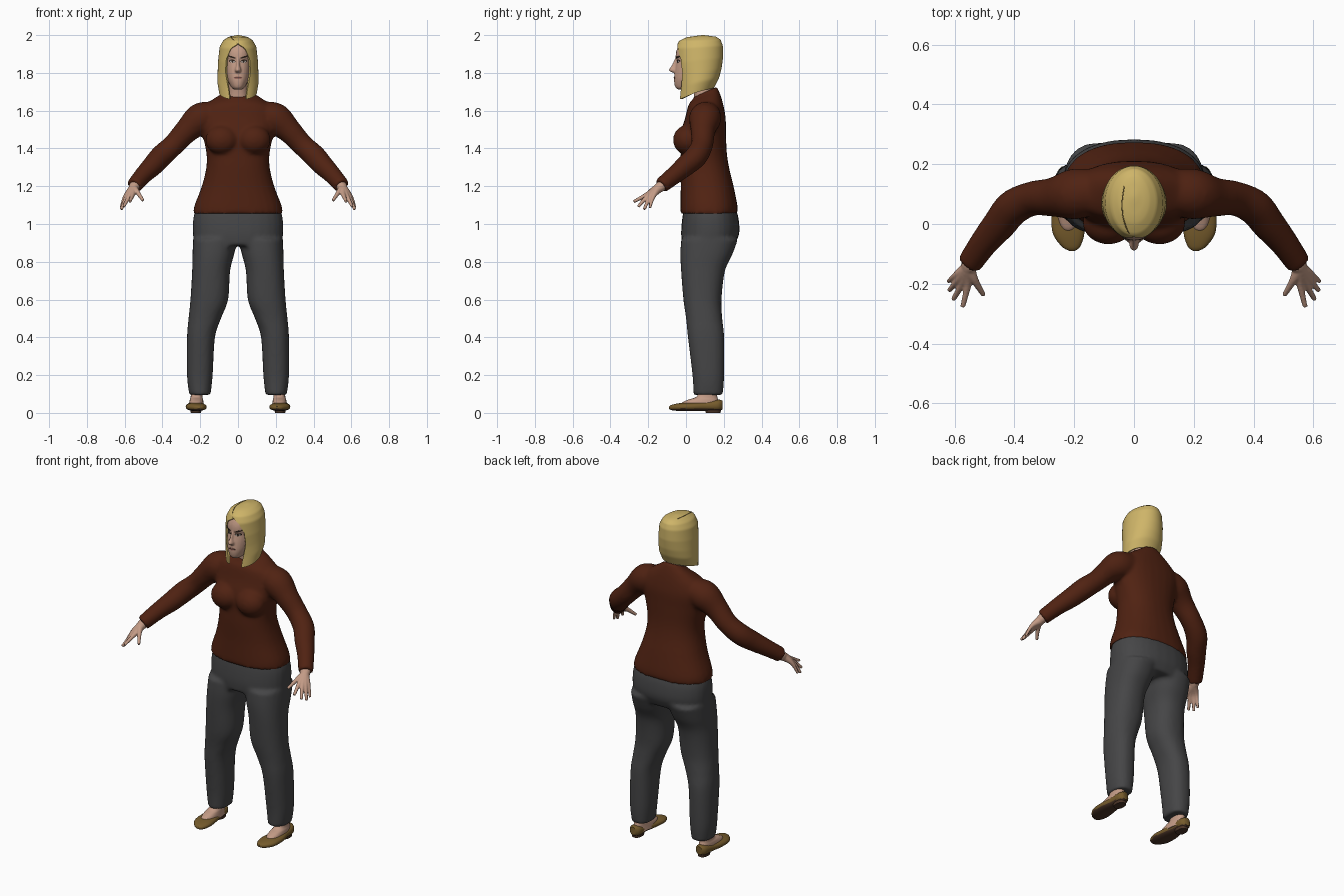
import bpy, bmesh, math
from mathutils import Vector
from mathutils.bvhtree import BVHTree

if "Cube" in bpy.data.objects:
    bpy.data.objects.remove(bpy.data.objects["Cube"])


def material(name, rgb):
    m = bpy.data.materials.new(name)
    m.diffuse_color = (*rgb, 1)
    m.use_nodes = True
    m.node_tree.nodes["Principled BSDF"].inputs["Base Color"].default_value = m.diffuse_color
    return m


SWEATER = material("rust_brown", (0.08, 0.016, 0.006))
TROUSER = material("charcoal", (0.06, 0.06, 0.062))
HAIR = material("blonde", (0.62, 0.46, 0.14))
PART = material("dark_blonde", (0.25, 0.17, 0.05))
SKIN = material("skin", (0.55, 0.33, 0.24))
SHOE = material("tan_leather", (0.18, 0.105, 0.025))
SOLE = material("dark_sole", (0.07, 0.035, 0.02))
DARK = material("dark_brown", (0.03, 0.018, 0.012))
WHITE = material("eye_white", (0.5, 0.47, 0.44))
LIP = material("lip", (0.33, 0.14, 0.11))


def spline(rows, n=5):
    """Catmull-Rom through rows of numbers."""
    out = []
    for i in range(len(rows) - 1):
        p0, p1, p2, p3 = (rows[min(max(i + k, 0), len(rows) - 1)] for k in (-1, 0, 1, 2))
        for j in range(n):
            t = j / n
            out.append([b + 0.5 * t * (c - a + t * (2 * a - 5 * b + 4 * c - d + t * (3 * (b - c) + d - a)))
                        for a, b, c, d in zip(p0, p1, p2, p3)])
    return out + [list(rows[-1])]


def lookup(rows, t):
    """Linear interpolation in rows keyed by their first value."""
    for a, b in zip(rows, rows[1:]):
        if t <= b[0]:
            f = max(0, (t - a[0]) / (b[0] - a[0]))
            return [p + f * (q - p) for p, q in zip(a, b)][1:]
    return list(rows[-1][1:])


def skin_rings(bm, rings):
    rings = [[bm.verts.new(p) for p in r] for r in rings]
    k = len(rings[0])
    for a, b in zip(rings, rings[1:]):
        for i in range(k):
            bm.faces.new((a[i], a[(i + 1) % k], b[(i + 1) % k], b[i]))
    bm.faces.new(rings[0])
    bm.faces.new(rings[-1])


def loft(bm, rows, side=1, along_y=False, k=28, e=2.3):
    """Rows are (height, x0, x1, y0, y1, tilt); along_y swaps height and y."""
    rings = []
    for z, xa, xb, ya, yb, tilt in spline([(*r, 0)[:6] for r in rows]):
        ring = []
        for i in range(k):
            a = 2 * math.pi * i / k
            c, s = math.cos(a), math.sin(a)
            x = (xa + xb) / 2 + (xb - xa) / 2 * math.copysign(abs(c) ** (2 / e), c)
            dy = (yb - ya) / 2 * math.copysign(abs(s) ** (2 / e), s)
            y, h = (ya + yb) / 2 + dy, z + tilt * dy
            ring.append((side * x, h, y) if along_y else (side * x, y, h))
        rings.append(ring)
    skin_rings(bm, rings)


def tube(bm, pts, side=1, k=14):
    """Points are (x, y, z, radius)."""
    rows = spline(pts)
    ps = [Vector((side * r[0], r[1], r[2])) for r in rows]
    rings = []
    for i, p in enumerate(ps):
        d = (ps[min(i + 1, len(ps) - 1)] - ps[max(i - 1, 0)]).normalized()
        u = d.cross(Vector((0.3, 0.8, -0.5))).normalized()
        v = d.cross(u)
        rings.append([p + rows[i][3] * (math.cos(a) * u + math.sin(a) * v)
                      for a in (2 * math.pi * j / k for j in range(k))])
    skin_rings(bm, rings)


def ball(bm, centre, size):
    vs = bmesh.ops.create_uvsphere(bm, u_segments=20, v_segments=12, radius=1)["verts"]
    for v in vs:
        v.co = Vector(centre) + Vector(a * b for a, b in zip(v.co, size))


def finish(name, bm, *mats, voxel=0, smooth=0, shell=0):
    bmesh.ops.recalc_face_normals(bm, faces=bm.faces)
    me = bpy.data.meshes.new(name)
    bm.to_mesh(me)
    bm.free()
    ob = bpy.data.objects.new(name, me)
    bpy.context.collection.objects.link(ob)
    for m in mats:
        me.materials.append(m)
    bpy.ops.object.select_all(action='DESELECT')
    bpy.context.view_layer.objects.active = ob
    ob.select_set(True)
    if voxel:
        mod = ob.modifiers.new("fuse", 'REMESH')
        mod.mode, mod.voxel_size = 'VOXEL', voxel
    if smooth:
        mod = ob.modifiers.new("relax", 'SMOOTH')
        mod.factor, mod.iterations = 0.5, smooth
    if shell:
        mod = ob.modifiers.new("thickness", 'SOLIDIFY')
        mod.thickness, mod.offset = shell, -1
    for mod in list(ob.modifiers):
        bpy.ops.object.modifier_apply(modifier=mod.name)
    bpy.ops.object.shade_smooth_by_angle(angle=math.radians(50))
    return ob


def tree(ob):
    return BVHTree.FromPolygons([v.co for v in ob.data.vertices], [p.vertices for p in ob.data.polygons])


# Sweater: torso, bust and sleeves fused into one surface
bm = bmesh.new()
loft(bm, [(z, -w, w, f, b, t) for z, w, f, b, t in (
    (1.055, .238, -.03, .274, 0), (1.10, .23, -.03, .272, 0), (1.2, .192, -.028, .252, 0),
    (1.3, .168, -.03, .228, 0), (1.38, .168, -.028, .216, 0), (1.48, .19, -.028, .212, 0),
    (1.56, .205, -.005, .21, 0), (1.62, .185, .01, .2, 0), (1.66, .13, .02, .185, .2),
    (1.688, .075, .035, .168, .45), (1.70, .066, .04, .165, .45))])
for s in (1, -1):
    ball(bm, (s * .085, .005, 1.445), (.088, .074, .078))
    tube(bm, [(.13, .11, 1.575, .075), (.2, .1, 1.555, .085), (.27, .09, 1.495, .066), (.34, .085, 1.42, .058),
              (.405, .055, 1.36, .06), (.45, .0, 1.31, .056), (.5, -.06, 1.26, .048), (.55, -.132, 1.202, .042)], s, 20)
finish("sweater", bm, SWEATER, voxel=.011, smooth=4)

# Trousers: hips and both legs fused
bm = bmesh.new()
loft(bm, [(.885, -.23, .23, -.02, .255), (.95, -.239, .239, -.026, .282),
          (1.03, -.237, .237, -.02, .278), (1.085, -.222, .222, -.01, .262)])
for s in (1, -1):
    loft(bm, [(.095, .145, .258, .04, .195), (.2, .134, .27, .034, .202), (.4, .122, .27, .01, .202),
              (.5, .09, .262, 0, .192), (.6, .052, .252, -.014, .188), (.75, .042, .243, -.026, .206),
              (.84, .02, .241, -.03, .246), (.92, .003, .238, -.026, .276)], s)
finish("trousers", bm, TROUSER, voxel=.011, smooth=4)

# Hands, feet and shoes
WRIST = [(.54, -.115, 1.212, .028), (.553, -.145, 1.19, .026)]
FINGERS = [((.557, -.205, 1.157, .013), (.573, -.277, 1.118, .008)),
           ((.575, -.2, 1.15, .013), (.605, -.253, 1.092, .008)),
           ((.588, -.188, 1.147, .013), (.618, -.222, 1.077, .008)),
           ((.596, -.172, 1.147, .012), (.621, -.192, 1.085, .007)),
           ((.535, -.186, 1.172, .014), (.503, -.238, 1.125, .008))]
for s, side in ((1, "left"), (-1, "right")):
    bm = bmesh.new()
    for knuckle, tip in FINGERS:
        tube(bm, WRIST + [knuckle, tip], s)
    finish("hand_" + side, bm, SKIN, voxel=.004, smooth=2)

    bm = bmesh.new()
    loft(bm, [(.03, .178, .262, -.035, .175), (.055, .182, .258, -.02, .172), (.07, .185, .255, .012, .17),
              (.09, .188, .25, .06, .165), (.15, .185, .25, .07, .165)], s)
    finish("foot_" + side, bm, SKIN)

    bm = bmesh.new()
    loft(bm, [(-.09, .198, .216, .022, .034), (-.075, .18, .242, .014, .043), (-.03, .166, .272, .01, .052),
              (.04, .172, .276, .01, .056), (.11, .185, .264, .01, .062), (.17, .188, .258, .01, .07),
              (.192, .205, .242, .018, .066)], s, along_y=True)
    ob = finish("shoe_" + side, bm, SHOE, SOLE)
    for p in ob.data.polygons:
        p.material_index = int(p.normal.z < -.6)

    bm = bmesh.new()
    loft(bm, [(0, .196, .25, .105, .183), (.016, .193, .253, .1, .185)], s)
    finish("shoe_heel_" + side, bm, SOLE)

# Neck
bm = bmesh.new()
loft(bm, [(1.63, -.058, .058, .045, .155), (1.70, -.052, .052, .04, .15), (1.80, -.05, .05, .02, .145)])
finish("neck", bm, SKIN)

# Head with nose and eye sockets' brow
bm = bmesh.new()
loft(bm, [(z, -w, w, f, b) for z, w, f, b in (
    (1.712, .022, -.04, .03), (1.722, .034, -.055, .06), (1.745, .048, -.062, .1), (1.775, .06, -.063, .13),
    (1.82, .068, -.058, .155), (1.865, .072, -.05, .17), (1.885, .074, -.055, .175),
    (1.92, .074, -.05, .175), (1.955, .06, -.032, .16), (1.975, .03, 0, .12))])
loft(bm, [(1.878, -.007, .007, -.058, -.02), (1.84, -.01, .01, -.076, -.02),
          (1.815, -.017, .017, -.09, -.02), (1.802, -.013, .013, -.074, -.02)])
head = finish("head", bm, SKIN, voxel=.005, smooth=2)

# Painted face details laid on the head
face = tree(head)


def plate(name, mat, x, z, w, h, lift, tilt=0):
    bm = bmesh.new()
    rings = []
    for f in (.01, .5, 1):
        ring = []
        for i in range(20):
            a = 2 * math.pi * i / 20
            px, pz = f * w * math.cos(a), f * h * math.sin(a)
            px, pz = x + px * math.cos(tilt) - pz * math.sin(tilt), z + px * math.sin(tilt) + pz * math.cos(tilt)
            hit = face.ray_cast(Vector((px, -1, pz)), Vector((0, 1, 0)))[0]
            ring.append((px, hit.y - lift, pz))
        rings.append(ring)
    rings.append([(p[0], p[1] + .004, p[2]) for p in rings[-1]])
    skin_rings(bm, rings)
    finish(name, bm, mat)


for s, side in ((1, "left"), (-1, "right")):
    plate("eyelid_" + side, DARK, s * .03, 1.862, .017, .0085, .001, s * .1)
    plate("eye_" + side, WHITE, s * .03, 1.86, .013, .005, .002, s * .1)
    plate("iris_" + side, DARK, s * .03, 1.861, .005, .005, .003)
    plate("brow_" + side, DARK, s * .033, 1.884, .021, .0045, .002, s * .28)
plate("lips", LIP, 0, 1.774, .023, .007, .0015)
plate("mouth_line", DARK, 0, 1.775, .021, .0015, .0025)

# Hair: bob shell with an opening for the face
SHAPE = [(0, .004, .085, .095), (.03, .05, .005, .16), (.09, .078, -.038, .184), (.2, .097, -.053, .195),
         (.43, .105, -.052, .196), (.64, .108, -.042, .188), (.81, .11, -.038, .175), (1, .1, -.042, .148)]
GAP = [(.14, 0), (.2, .035), (.38, .061), (.58, .065), (.72, .057), (.87, .047), (1, .042)]
bm = bmesh.new()
grid = []
for r in range(45):
    t = (r / 44) ** 1.3
    rx, yf, yb = lookup(SHAPE, t)
    g = math.asin(lookup(GAP, t)[0] / rx) if t > .14 else 0
    row = []
    for i in range(49):
        a = g + (2 * math.pi - 2 * g) * i / 48
        c = math.cos(a)
        low = 1.695 - (.04 if c > 0 else .025) * c
        row.append(bm.verts.new((rx * math.sin(a), (yf + yb) / 2 - (yb - yf) / 2 * c, 2 - t * (2 - low))))
    grid.append(row)
for a, b in zip(grid, grid[1:]):
    for i in range(48):
        bm.faces.new((a[i], a[i + 1], b[i + 1], b[i]))
bm.faces.new(grid[0][:-1])
bmesh.ops.remove_doubles(bm, verts=bm.verts, dist=.0004)
hair = finish("hair", bm, HAIR, smooth=2, shell=.012)

# Parting line over the crown
bvh, core, path = tree(hair), Vector((0, .07, 1.88)), []
for x, y, z in ((-.035, .13, 2), (-.042, .08, 2), (-.042, .03, 2), (-.036, -.01, 2), (-.022, -.04, 1.985), (-.005, -.055, 1.962)):
    d = (core - Vector((x, y, z))).normalized()
    hit = bvh.ray_cast(core - d * .5, d)[0]
    if hit:
        path.append((*hit, .0018))
bm = bmesh.new()
tube(bm, path, k=8)
finish("hair_parting", bm, PART)
